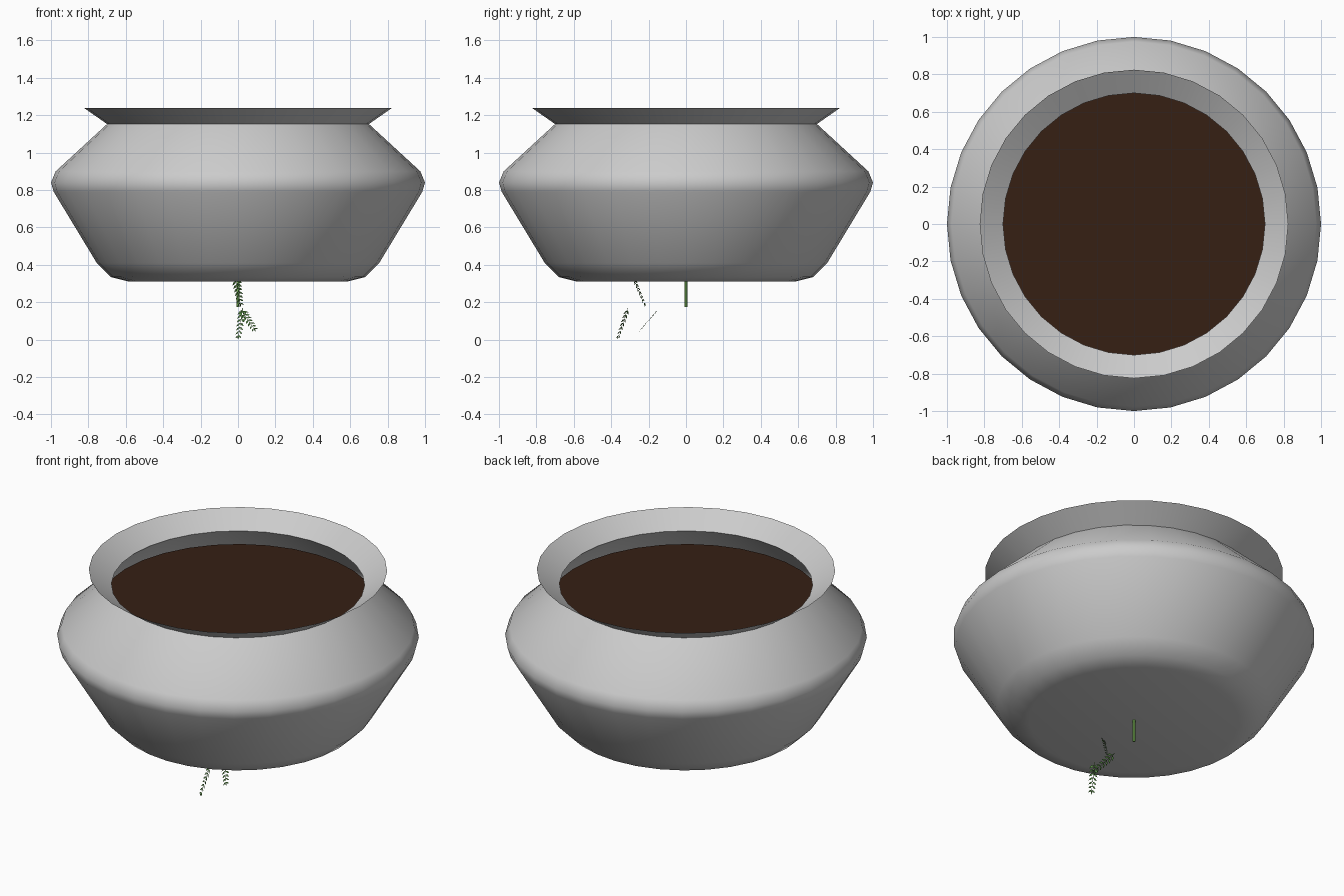
import bpy, bmesh, math
from mathutils import Vector

if "Cube" in bpy.data.objects:
    bpy.data.objects.remove(bpy.data.objects["Cube"])

SIDES = 32


def material(name, rgb):
    m = bpy.data.materials.new(name)
    m.diffuse_color = (*rgb, 1)
    m.use_nodes = True
    m.node_tree.nodes["Principled BSDF"].inputs["Base Color"].default_value = m.diffuse_color
    return m


def make_object(name, bm, mat=None, smooth=None):
    me = bpy.data.meshes.new(name)
    bm.to_mesh(me)
    bm.free()
    ob = bpy.data.objects.new(name, me)
    bpy.context.collection.objects.link(ob)
    if mat:
        me.materials.append(mat)
    if smooth:
        bpy.ops.object.select_all(action='DESELECT')
        bpy.context.view_layer.objects.active = ob
        ob.select_set(True)
        bpy.ops.object.shade_smooth_by_angle(angle=math.radians(smooth))
    return ob


def lathe(name, profile, mat=None, smooth=None):
    bm = bmesh.new()
    rings = []
    for r, z in profile:
        rings.append([bm.verts.new((r * math.cos(2 * math.pi * i / SIDES),
                                    r * math.sin(2 * math.pi * i / SIDES), z))
                      for i in range(SIDES)])
    for a, b in zip(rings, rings[1:]):
        for i in range(SIDES):
            j = (i + 1) % SIDES
            bm.faces.new((a[i], a[j], b[j], b[i]))
    bm.faces.new(rings[0][::-1])
    return make_object(name, bm, mat, smooth)


def frond(name, base, tip, side, mat, pairs=7, size=0.036):
    """Thin central rib with pairs of pointed leaflets and one at the tip."""
    bm = bmesh.new()
    base, tip = Vector(base), Vector(tip)
    axis = (tip - base).normalized()
    side = Vector(side)
    side = (side - axis * side.dot(axis)).normalized()

    def leaflet(p, d, length):
        w = d.cross(axis.cross(side)).normalized() * length * 0.19
        bm.faces.new([bm.verts.new(q) for q in
                      (p, p + d * length * 0.5 + w, p + d * length,
                       p + d * length * 0.5 - w)])

    for i in range(pairs):
        p = base.lerp(tip, 0.08 + 0.78 * i / (pairs - 1))
        for s in (-1, 1):
            leaflet(p, (axis * 0.65 + side * s * 0.75).normalized(),
                    size * (1 - 0.35 * i / pairs))
    leaflet(base.lerp(tip, 0.86), axis, (tip - base).length * 0.14)
    rib = side * 0.002
    bm.faces.new([bm.verts.new(q) for q in
                  (base - rib, base + rib, tip + rib * 0.3, tip - rib * 0.3)])
    return make_object(name, bm, mat)


soil_brown = material("soil_brown", (0.037, 0.014, 0.007))
leaf_green = material("leaf_green", (0.10, 0.27, 0.06))
stem_green = material("stem_green", (0.25, 0.60, 0.12))

# Pot body, shoulder, neck and flared rim
lathe("pot", [(0.58, 0.31), (0.68, 0.335), (0.755, 0.41), (0.985, 0.79),
              (1.0, 0.84), (0.975, 0.90), (0.70, 1.153), (0.825, 1.24)], smooth=50)

# Soil surface below the neck
lathe("soil", [(0.76, 1.045)], soil_brown)

# Stem stub poking through the base
bm = bmesh.new()
bmesh.ops.create_cone(bm, cap_ends=True, segments=8, radius1=0.008,
                      radius2=0.008, depth=0.2)
stem = make_object("stem", bm, stem_green, 40)
stem.location = (0, 0, 0.275)

# Small hanging fronds
frond("outer_frond", (0.025, -0.31, 0.17), (0.0, -0.367, 0.0), (1, -0.6, 0), leaf_green)
frond("inner_frond", (0.015, -0.15, 0.16), (0.095, -0.25, 0.045), (0.6, 0.4, 0.6), leaf_green)
frond("upper_frond", (-0.01, -0.28, 0.33), (0.015, -0.215, 0.175), (1, 0.4, 0), leaf_green)
